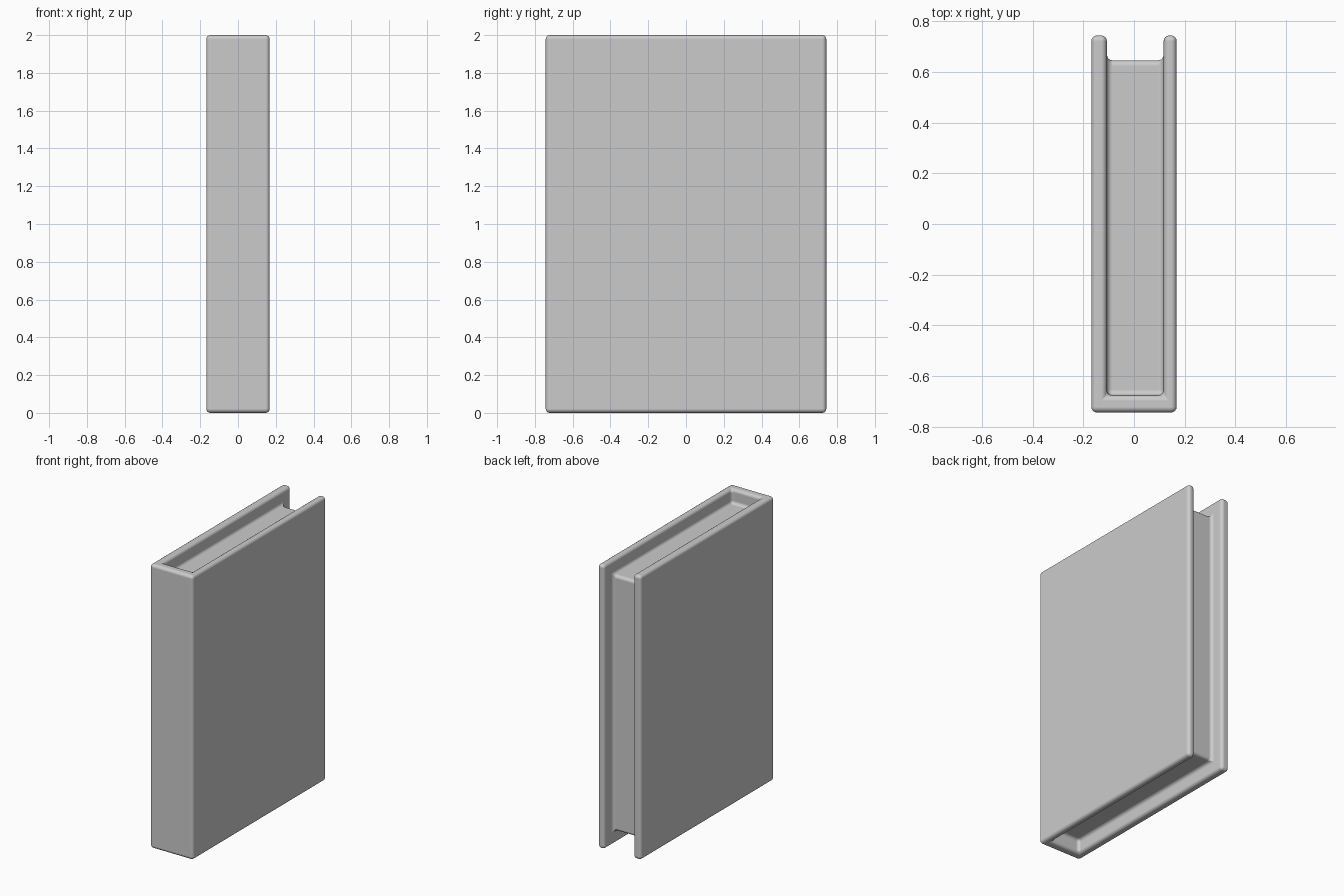
import bpy, bmesh, math
from itertools import product

if "Cube" in bpy.data.objects:
    bpy.data.objects.remove(bpy.data.objects["Cube"])

# Plane positions dividing the book into covers, spine and recessed page block
X = [-0.168, -0.107, 0.117, 0.168]
Y = [-0.743, -0.675, 0.645, 0.743]
Z = [0.0, 0.1, 1.9, 2.0]


def solid(i, j, k):
    if min(i, j, k) < 0 or max(i, j, k) > 2:
        return False
    # covers at both sides, spine at the front, pages in the middle
    return i != 1 or j == 0 or (j == 1 and k == 1)


bm = bmesh.new()
verts = {}


def vert(idx):
    if idx not in verts:
        verts[idx] = bm.verts.new((X[idx[0]], Y[idx[1]], Z[idx[2]]))
    return verts[idx]


# Skin every boundary between solid and empty cells
for cell in product(range(3), repeat=3):
    if not solid(*cell):
        continue
    for axis, side in product(range(3), (0, 1)):
        other = list(cell)
        other[axis] += 1 if side else -1
        if solid(*other):
            continue
        u, v = [a for a in range(3) if a != axis]
        loop = []
        for du, dv in ((0, 0), (1, 0), (1, 1), (0, 1)):
            p = list(cell)
            p[axis] += side
            p[u] += du
            p[v] += dv
            loop.append(vert(tuple(p)))
        bm.faces.new(loop)

bmesh.ops.recalc_face_normals(bm, faces=bm.faces[:])
bmesh.ops.dissolve_limit(bm, angle_limit=math.radians(2),
                         verts=bm.verts[:], edges=bm.edges[:])

mesh = bpy.data.meshes.new("book")
bm.to_mesh(mesh)
bm.free()
book = bpy.data.objects.new("book", mesh)
bpy.context.collection.objects.link(book)

# Soft rounding on outer edges and in the page gutters
bevel = book.modifiers.new("soft_edges", 'BEVEL')
bevel.width = 0.022
bevel.segments = 4
bevel.limit_method = 'ANGLE'
bevel.harden_normals = True

bpy.context.view_layer.objects.active = book
book.select_set(True)
bpy.ops.object.shade_smooth()
